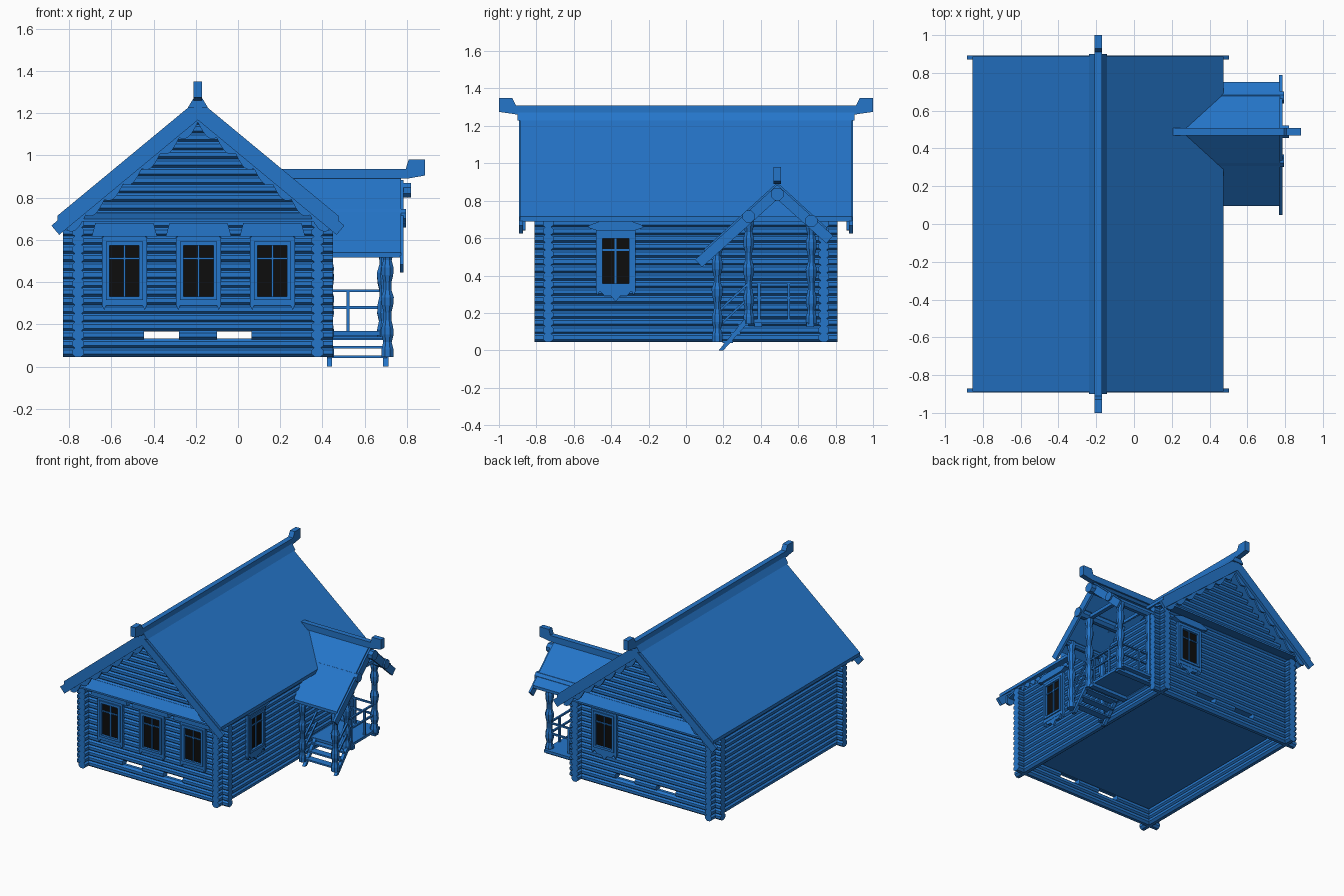
import bpy, bmesh, math
from mathutils import Matrix, Vector

if "Cube" in bpy.data.objects:
    bpy.data.objects.remove(bpy.data.objects["Cube"])


def material(name, rgb):
    m = bpy.data.materials.new(name)
    m.use_nodes = True
    m.diffuse_color = (*rgb, 1)
    m.node_tree.nodes["Principled BSDF"].inputs["Base Color"].default_value = (*rgb, 1)
    return m


BLUE = material("blue_paint", (0.018, 0.18, 0.59))
BLACK = material("black_glass", (0.004, 0.004, 0.004))


class Part:
    """Collects simple solids into one named mesh object."""

    def __init__(self, name, mat=BLUE, matrix=None):
        self.name, self.mat = name, mat
        self.matrix = matrix or Matrix()
        self.bm = bmesh.new()

    def prism(self, pts, axis, a, b):
        place = {"x": lambda p, t: (t, p[0], p[1]),
                 "y": lambda p, t: (p[0], t, p[1]),
                 "z": lambda p, t: (p[0], p[1], t)}[axis]
        ends = [[self.bm.verts.new(self.matrix @ Vector(place(p, t))) for p in pts] for t in (a, b)]
        for ring in ends:
            self.bm.faces.new(ring)
        n = len(pts)
        for i in range(n):
            j = (i + 1) % n
            self.bm.faces.new((ends[0][i], ends[0][j], ends[1][j], ends[1][i]))

    def box(self, x0, x1, y0, y1, z0, z1):
        self.prism([(x0, z0), (x1, z0), (x1, z1), (x0, z1)], "y", y0, y1)

    def bar(self, p, q, w, h):
        p, q = Vector(p), Vector(q)
        d = q - p
        m = Matrix.Translation((p + q) / 2) @ d.to_track_quat("X", "Z").to_matrix().to_4x4()
        bmesh.ops.create_cube(self.bm, size=1, matrix=m @ Matrix.Diagonal((d.length, w, h, 1)))

    def lathe(self, x, y, profile, sides=8):
        rings = []
        for r, z in profile:
            rings.append([self.bm.verts.new((x + r * math.cos(math.tau * (i + .5) / sides),
                                             y + r * math.sin(math.tau * (i + .5) / sides), z))
                          for i in range(sides)])
        for lo, hi in zip(rings, rings[1:]):
            for i in range(sides):
                j = (i + 1) % sides
                self.bm.faces.new((lo[i], lo[j], hi[j], hi[i]))
        self.bm.faces.new(rings[0])
        self.bm.faces.new(rings[-1])

    def done(self):
        bmesh.ops.recalc_face_normals(self.bm, faces=self.bm.faces)
        me = bpy.data.meshes.new(self.name)
        self.bm.to_mesh(me)
        self.bm.free()
        me.materials.append(self.mat)
        ob = bpy.data.objects.new(self.name, me)
        bpy.context.collection.objects.link(ob)


def octagon(u, v, rw, rh):
    k = 1 / math.cos(math.pi / 8)
    return [(u + rw * k * math.cos(math.pi * (i + .5) / 4),
             v + rh * k * math.sin(math.pi * (i + .5) / 4)) for i in range(8)]


CX, HX, HY = -.19, .567, .737      # house centre line and wall half sizes
STEP, Z0, RW, RH = .0407, .0685, .0285, .024
SLOPE, APEX = .827, 1.265

# Log walls, with a pair of vents left open in the third course
end_walls, side_walls, gables = Part("end_log_walls"), Part("side_log_walls"), Part("gable_logs")
for k in range(16):
    z = Z0 + k * STEP
    for s in (-1, 1):
        spans = [(CX - .64, CX + .64)]
        if k == 2:
            spans = [(CX - .64, -.445), (-.28, -.1), (.065, CX + .64)]
        for a, b in spans:
            end_walls.prism(octagon(s * HY, z, RW, RH), "x", a, b)
        side_walls.prism(octagon(CX + s * HX, z, RW, RH), "y", -.81, .81)
for k in range(16, 28):
    z = Z0 + k * STEP
    half = (APEX - .03 - z - RH) / SLOPE
    for s in (-1, 1):
        gables.prism(octagon(s * HY, z, RW, RH), "x", CX - half, CX + half)
end_walls.done()
side_walls.done()
gables.done()

floor = Part("house_floor")
floor.box(CX - HX, CX + HX, -HY, HY, .17, .19)
floor.done()

# Main roof
roof = Part("main_roof")
for s in (-1, 1):
    e = CX + s * .665
    roof.prism([(CX, APEX), (e, APEX - SLOPE * .665), (e, APEX - .025 - SLOPE * .665), (CX, APEX - .025)],
               "y", -.887, .887)
roof.done()

ridge_cap = Part("ridge_cap")
ridge_cap.prism([(CX - .047, 1.228), (CX - .02, 1.272), (CX + .02, 1.272), (CX + .047, 1.228)], "y", -.9, .9)
ridge_cap.done()

ridge = Part("ridge_beam")
half_profile = [(.91, 1.31), (.93, 1.35), (1, 1.35), (1, 1.275), (.93, 1.265), (.9, 1.26)]
ridge.prism(half_profile + [(-y, z) for y, z in reversed(half_profile)], "x", CX - .02, CX + .02)
ridge.done()

# Barge boards with a scalloped lace board behind them
barge, lace = Part("barge_boards"), Part("scalloped_boards")
TOP = 1.242
waves = [.62 * i / 56 for i in range(57)]
for s in (-1, 1):
    for f in (-1, 1):
        barge.prism([(CX, TOP), (CX + s * .694, TOP - SLOPE * .694),
                     (CX + s * .657, TOP - SLOPE * .694 - .044), (CX, TOP - .074)],
                    "y", f * .872, f * .893)
        edge = [(CX + s * d, TOP - .085 - SLOPE * d - .032 * abs(math.sin(math.pi * 7 * d / .62)))
                for d in waves]
        lace.prism([(CX, TOP - .02)] + edge + [(CX + s * .62, TOP - .02 - SLOPE * .62)],
                   "y", f * .857, f * .871)
barge.done()
lace.done()

# Sloping pent board under each gable
pent = Part("gable_pent_roofs")
for f in (-1, 1):
    pent.prism([(f * .73, .738), (f * .868, .7), (f * .868, .687), (f * .73, .72)],
               "x", CX - .61, CX + .61)
pent.done()


# Windows: glass, sash, carved surround
def window(name, x, y, turn, lift, carved):
    m = Matrix.Translation((x, y, lift)) @ Matrix.Rotation(turn, 4, "Z")
    glass = Part(name + "_glass", BLACK, m)
    glass.box(-.072, .072, -.006, .002, .33, .575)
    glass.done()
    fr = Part(name + "_frame", BLUE, m)
    for s in (-1, 1):
        a, b = sorted((s * .07, s * .088))
        fr.box(a, b, -.024, .01, .318, .588)
        a, b = sorted((s * .086, s * .106))
        fr.prism([(a, .29), ((a + b) / 2, .268), (b, .29), (b, .615), (a, .615)], "y", -.016, .01)
    fr.box(-.088, .088, -.024, .01, .573, .592)
    fr.box(-.088, .088, -.024, .01, .315, .332)
    fr.box(-.1, .1, -.016, .01, .588, .62)
    fr.box(-.1, .1, -.016, .01, .29, .318)
    fr.box(-.005, .005, -.014, 0, .33, .575)
    fr.box(-.07, .07, -.014, 0, .507, .516)
    if carved:
        fr.prism([(-.1, .615), (-.15, .632), (-.14, .645), (-.085, .665), (.085, .665),
                  (.14, .645), (.15, .632), (.1, .615)], "y", -.032, .01)
        fr.prism([(-.09, .3), (-.06, .265), (-.025, .265), (0, .235), (.025, .265),
                  (.06, .265), (.09, .3)], "y", -.014, .01)
    else:
        fr.prism([(-.155, .617), (-.138, .68), (.138, .68), (.155, .617)], "y", -.032, .01)
    fr.done()


WALL_Y, WALL_X = HY + RW, CX + HX + RW
for label, x in (("right", -.538), ("middle", -.187), ("left", .163)):
    window("front_" + label + "_window", x, -WALL_Y, 0, 0, False)
window("side_window", WALL_X, -.376, math.pi / 2, .025, True)
window("back_window", .15, WALL_Y, math.pi, .025, True)

# Porch roof, running in under the main roof
PY, PZ, PS = .488, .897, .91
porch_roof, porch_barge = Part("porch_roof"), Part("porch_barge_boards")
for s, run, tip in ((-1, .393, .44), (1, .265, .3)):
    upper = [(.25, PY, PZ), (.772, PY, PZ), (.772, PY + s * run, PZ - PS * run), (.41, PY + s * run, PZ - PS * run)]
    bm = porch_roof.bm
    rings = [[bm.verts.new((x, y, z - t)) for x, y, z in upper] for t in (0, .022)]
    for ring in rings:
        bm.faces.new(ring)
    for i in range(4):
        j = (i + 1) % 4
        bm.faces.new((rings[0][i], rings[0][j], rings[1][j], rings[1][i]))
    t = PZ - .012
    porch_barge.prism([(PY, t), (PY + s * tip, t - PS * tip), (PY + s * (tip - .038), t - PS * tip - .04),
                       (PY, t - .078)], "x", .768, .785)
porch_roof.done()
porch_barge.done()

porch_ridge = Part("porch_ridge_beam")
porch_ridge.prism([(.2, .89), (.2, .937), (.795, .937), (.808, .98), (.885, .98), (.885, .905), (.8, .89)],
                  "y", PY - .02, PY + .02)
porch_ridge.done()

purlins = Part("porch_purlins")
for y, z, r, end in ((.335, .715, .032, .795), (PY, .835, .034, .82), (.67, .692, .032, .795), (.167, .562, .022, .765)):
    purlins.prism(octagon(y, z, r, r), "x", .39, end)
purlins.box(.675, .705, .335, .67, .69, .715)
purlins.done()

# Turned porch posts
posts = Part("porch_posts")
shape = [1, 1, .7, 1, .95, .65, .65, .95, 1.05, .65, .65, .95, 1, .7, 1, 1]
for x, y, lo, hi, r in ((.708, .167, .045, .575, .031), (.43, .167, .045, .575, .026),
                        (.688, .335, .14, .71, .031), (.688, .67, .14, .69, .031), (.43, .67, .14, .69, .026)):
    n = len(shape) - 1
    posts.lathe(x, y, [(r * k, lo + (hi - lo) * i / n) for i, k in enumerate(shape)])
posts.done()

# Porch deck, joists, stairs
deck = Part("porch_deck")
deck.box(.4, .7, .31, .72, .148, .168)
for y in (.385, .665):
    deck.box(.4, .71, y - .02, y + .02, .125, .15)
deck.done()

stairs = Part("porch_stairs")
for x in (.433, .7):
    stairs.prism([(.175, 0), (.2, 0), (.335, .15), (.31, .165)], "x", x - .012, x + .012)
for i in range(3):
    y, z = .205 + i * .042, .04 + i * .045
    stairs.box(.425, .705, y - .01, y + .045, z, z + .012)
stairs.done()

# Railings around the deck and down the stairs
rails = Part("porch_railings")
for z in (.28, .36):
    rails.bar((.4, .67, z), (.688, .67, z), .014, .012)
    rails.bar((.688, .335, z), (.688, .67, z), .014, .012)
    for x in (.433, .7):
        rails.bar((x, .175, z - .15), (x, .335, z), .014, .012)
rails.box(.515, .529, .663, .677, .16, .36)
for y in (.39, .55):
    rails.box(.681, .695, y - .007, y + .007, .16, .36)
rails.done()
